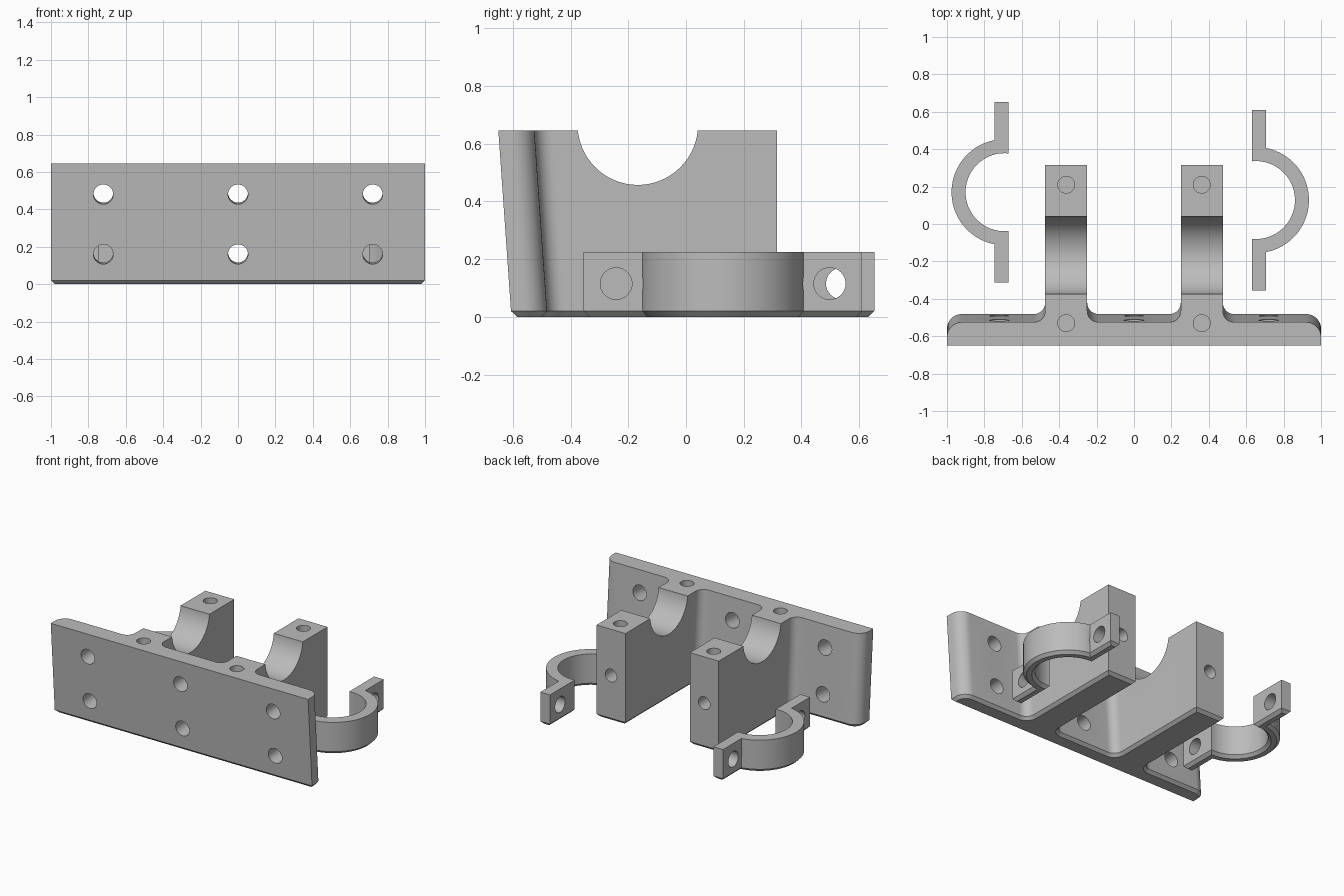
import bpy
import bmesh
from math import acos, atan, cos, sin, pi
from mathutils import Matrix

cube = bpy.data.objects.get("Cube")
if cube:
    bpy.data.objects.remove(cube, do_unlink=True)

TILT = 0.07      # lean of the mounting plate
CHAMFER = 0.02   # bottom edge chamfer

grey = bpy.data.materials.new("plain grey")
grey.use_nodes = True
grey.diffuse_color = (0.5, 0.5, 0.5, 1)
grey.node_tree.nodes["Principled BSDF"].inputs["Base Color"].default_value = (0.5, 0.5, 0.5, 1)


def arc(cx, cy, r, start, end, n=10):
    step = (end - start) / n
    return [(cx + r * cos(start + i * step), cy + r * sin(start + i * step)) for i in range(n + 1)]


def make_object(name, bm):
    mesh = bpy.data.meshes.new(name)
    bm.to_mesh(mesh)
    bm.free()
    mesh.materials.append(grey)
    obj = bpy.data.objects.new(name, mesh)
    bpy.context.collection.objects.link(obj)
    return obj


def chamfered_prism(outline, height):
    """Upright prism whose bottom rim is chamfered."""
    bm = bmesh.new()
    face = bm.faces.new([bm.verts.new((x, y, CHAMFER)) for x, y in outline])
    ext = bmesh.ops.extrude_face_region(bm, geom=[face], use_keep_orig=True)
    for v in ext["geom"]:
        if isinstance(v, bmesh.types.BMVert):
            v.co.z = height
    bmesh.ops.recalc_face_normals(bm, faces=bm.faces)
    bmesh.ops.inset_region(bm, faces=[face], thickness=CHAMFER, depth=CHAMFER, use_even_offset=True)
    return bm


def drill(obj, centre, radius, length, rotation=None, segments=32):
    """Cut a cylindrical hole; the default axis is vertical."""
    bm = bmesh.new()
    matrix = Matrix.Translation(centre) @ (rotation or Matrix.Identity(4))
    bmesh.ops.create_cone(bm, cap_ends=True, segments=segments, radius1=radius,
                          radius2=radius, depth=length, matrix=matrix)
    cutter = make_object("hole_cutter", bm)
    cutter.hide_render = True
    mod = obj.modifiers.new("hole", "BOOLEAN")
    mod.operation = "DIFFERENCE"
    mod.solver = "EXACT"
    mod.object = cutter
    bpy.context.view_layer.objects.active = obj
    bpy.ops.object.modifier_apply(modifier=mod.name)
    bpy.data.objects.remove(cutter, do_unlink=True)


def smooth(obj):
    bpy.ops.object.select_all(action="DESELECT")
    obj.select_set(True)
    bpy.context.view_layer.objects.active = obj
    bpy.ops.object.shade_smooth_by_angle(angle=pi / 6)


ALONG_X = Matrix.Rotation(pi / 2, 4, "Y")
ALONG_Y = Matrix.Rotation(pi / 2, 4, "X")

# Bracket: plate with two filleted ribs, drawn as one mirrored outline
half = [(1, -0.605)]
half += arc(0.92, -0.56, 0.08, 0, pi / 2)
half += arc(0.535, -0.42, 0.06, -pi / 2, -pi)
half += [(0.475, 0.315), (0.25, 0.315)]
half += arc(0.19, -0.42, 0.06, 0, -pi / 2)
bm = chamfered_prism(half + [(-x, y) for x, y in reversed(half)], 0.645)
for v in bm.verts:
    if v.co.y < -0.3:
        v.co.y -= TILT * v.co.z
bracket = make_object("mounting_bracket", bm)

# Round saddles across the ribs
drill(bracket, (0, -0.167, 0.6655), 0.2085, 1.6, ALONG_X, 96)

# Plate screw holes, square to the leaning face
lean = Matrix.Rotation(pi / 2 + atan(TILT), 4, "X")
for x in (-0.72, 0, 0.72):
    for z in (0.16, 0.48):
        drill(bracket, (x, -0.605 - TILT * z, z), 0.053, 0.4, lean)

# Blind holes in the rib tops and rib ends
for x in (-0.3625, 0.3625):
    for y in (-0.53, 0.21):
        drill(bracket, (x, y, 0.645), 0.045, 0.5)
    drill(bracket, (x, 0.315, 0.32), 0.045, 0.4, ALONG_Y)
smooth(bracket)


# Clamps: half rings with a drilled flange at each end
def make_clamp(name, side, cx, cy):
    inner, outer, back, front, reach = 0.2085, 0.2835, -0.022, 0.053, 0.4825
    a, b = acos(front / outer), acos(back / inner)
    outline = [(back, -reach), (front, -reach)] + arc(0, 0, outer, -a, a, 40)
    outline += [(front, reach), (back, reach)] + arc(0, 0, inner, b, -b, 40)
    outline = [(cx + side * x, cy + y) for x, y in outline]
    clamp = make_object(name, chamfered_prism(outline, 0.225))
    for dy in (-0.37, 0.37):
        drill(clamp, (cx, cy + dy, 0.115), 0.055, 0.4, ALONG_X)
        # screw head clearance, just nicking the ring
        drill(clamp, (cx + side * (front + 0.1), cy + dy, 0.115), 0.094, 0.2, ALONG_X)
    smooth(clamp)


make_clamp("left_clamp", 1, 0.652, 0.128)
make_clamp("right_clamp", -1, -0.692, 0.17)
